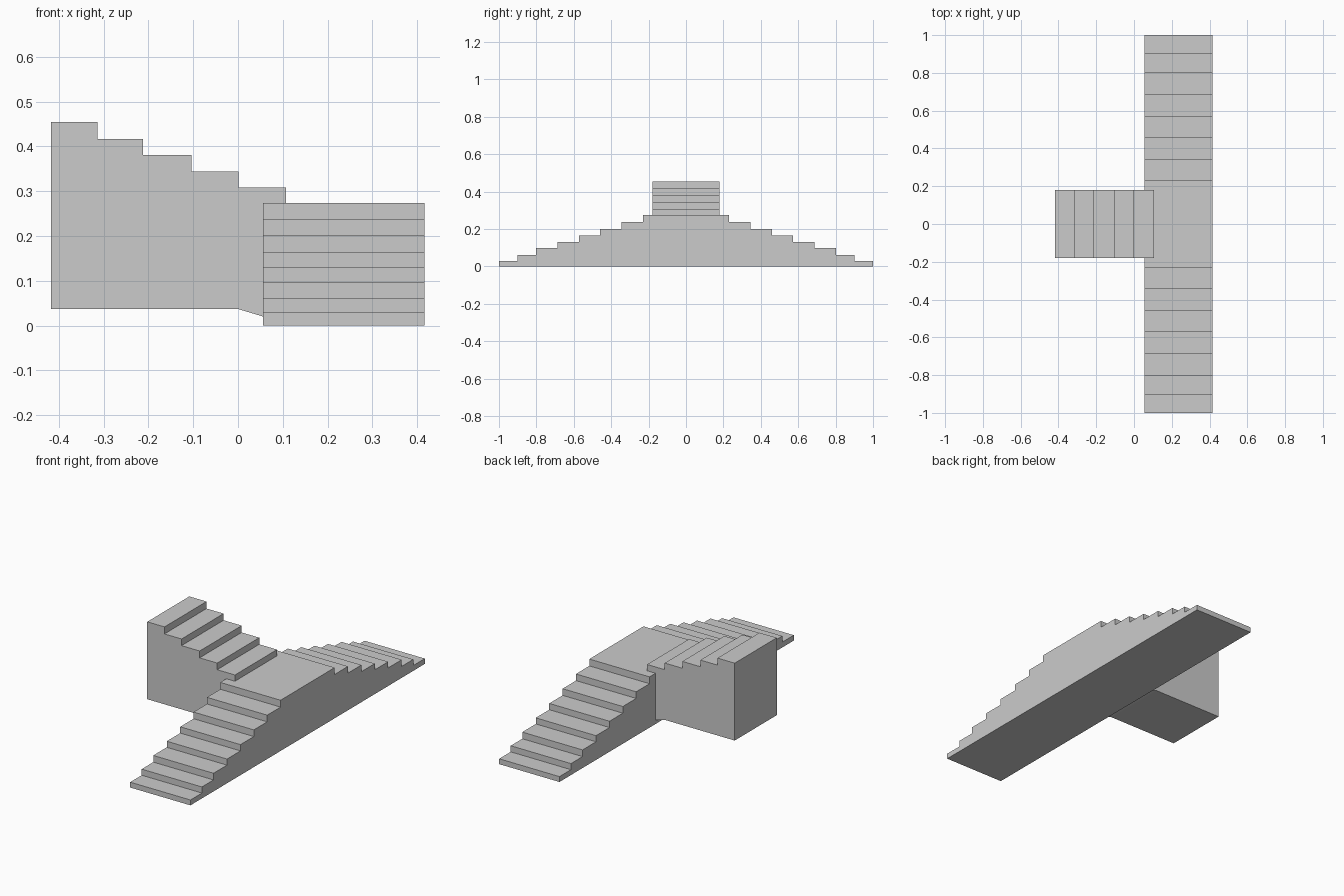
import bpy, bmesh
from mathutils import Vector

if "Cube" in bpy.data.objects:
    bpy.data.objects.remove(bpy.data.objects["Cube"])


def extrude_profile(name, points, direction):
    """Make a solid by sweeping a closed 3D outline along a direction."""
    bm = bmesh.new()
    face = bm.faces.new([bm.verts.new(p) for p in points])
    result = bmesh.ops.extrude_face_region(bm, geom=[face])
    moved = [v for v in result["geom"] if isinstance(v, bmesh.types.BMVert)]
    bmesh.ops.translate(bm, verts=moved, vec=Vector(direction))
    bmesh.ops.recalc_face_normals(bm, faces=bm.faces)
    mesh = bpy.data.meshes.new(name)
    bm.to_mesh(mesh)
    bm.free()
    obj = bpy.data.objects.new(name, mesh)
    bpy.context.collection.objects.link(obj)
    return obj


def step_line(edges, heights):
    """Stepped outline: each height runs between two neighbouring edges."""
    line = []
    for a, b, h in zip(edges, edges[1:], heights):
        line += [(a, h), (b, h)]
    return line


# Double staircase: one climbing side mirrored across the shared landing
risers = [-1.0, -0.902, -0.803, -0.688, -0.573, -0.459, -0.345, -0.231]
levels = [0.029, 0.062, 0.098, 0.131, 0.165, 0.201, 0.237, 0.274]
edges = risers + [-y for y in reversed(risers)]
outline = [(-1.0, 0.0)] + step_line(edges, levels + levels[-2::-1]) + [(1.0, 0.0)]
extrude_profile("double_staircase", [(0.056, y, z) for y, z in outline], (0.36, 0, 0))

# Upper flight: rises from the landing, with a sloped underside at its foot
edges = [-0.417, -0.314, -0.212, -0.104, 0.001, 0.107]
levels = [0.455, 0.417, 0.381, 0.344, 0.308]
outline = step_line(edges, levels) + [(0.107, 0.005), (0.001, 0.037), (-0.417, 0.037)]
extrude_profile("upper_flight", [(x, -0.179, z) for x, z in outline], (0, 0.359, 0))
